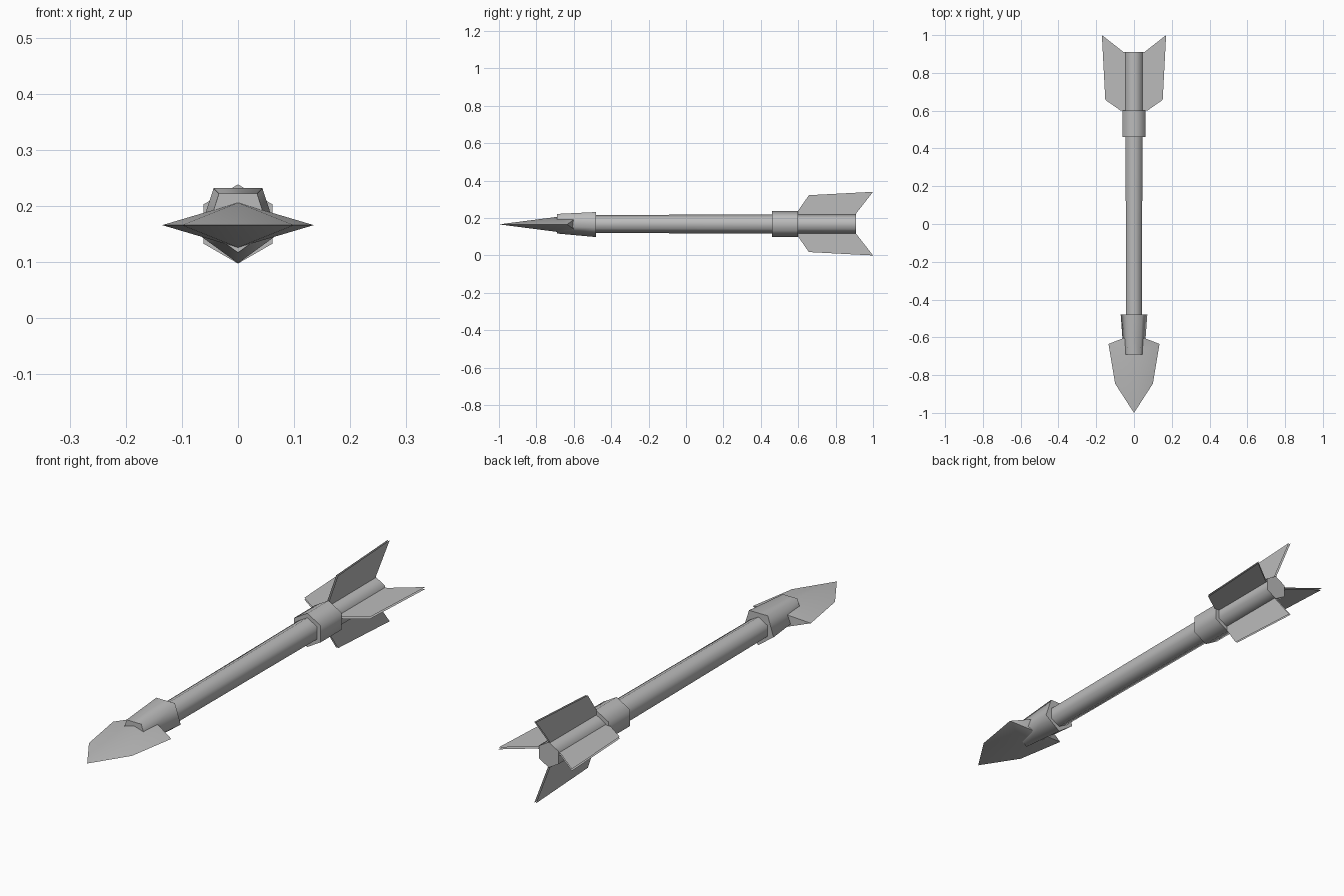
import bpy
import bmesh
from math import radians, sin, cos, tau

cube = bpy.data.objects.get("Cube")
if cube:
    bpy.data.objects.remove(cube, do_unlink=True)

AXIS_Z = 0.168

grey = bpy.data.materials.new("plain grey")
grey.use_nodes = True
GREY = (0.5, 0.5, 0.5, 1)
grey.diffuse_color = GREY
grey.node_tree.nodes["Principled BSDF"].inputs["Base Color"].default_value = GREY


def finish(name, bm, angle=None):
    """Turn a bmesh into a named, shaded object."""
    mesh = bpy.data.meshes.new(name)
    bm.to_mesh(mesh)
    bm.free()
    mesh.materials.append(grey)
    obj = bpy.data.objects.new(name, mesh)
    bpy.context.collection.objects.link(obj)
    if angle:
        bpy.ops.object.select_all(action="DESELECT")
        obj.select_set(True)
        bpy.context.view_layer.objects.active = obj
        bpy.ops.object.shade_smooth_by_angle(angle=radians(angle))
    return obj


def prism(name, sides, rings, start):
    """Capped tube along y; rings are (y, centre z, radius)."""
    bm = bmesh.new()
    loops = []
    for y, z, r in rings:
        angles = [start + tau * i / sides for i in range(sides)]
        loops.append([bm.verts.new((r * cos(a), y, z + r * sin(a))) for a in angles])
    for a, b in zip(loops, loops[1:]):
        for i in range(sides):
            j = (i + 1) % sides
            bm.faces.new((a[i], a[j], b[j], b[i]))
    bm.faces.new(loops[0])
    bm.faces.new(loops[-1])
    bmesh.ops.recalc_face_normals(bm, faces=bm.faces)
    return finish(name, bm, 78)


# Six-sided shaft and rear collar
prism("shaft", 6, [(-0.62, AXIS_Z, 0.047), (0.46, AXIS_Z, 0.052),
                   (0.91, AXIS_Z, 0.053)], tau / 4)
prism("rear_collar", 6, [(0.46, AXIS_Z, 0.0705), (0.6, AXIS_Z, 0.0705)], tau / 4)

# Five-sided tapering socket, point down
prism("head_socket", 5, [(-0.69, 0.175, 0.058), (-0.48, 0.172, 0.074)], -tau / 4)

# Faceted arrowhead
bm = bmesh.new()
MID = 0.166
bm.verts.new((0, -1, MID))
for s in (-1, 1):
    bm.verts.new((s * 0.1, -0.845, MID))
    bm.verts.new((s * 0.135, -0.635, MID))
    for y in (-0.69, -0.6):
        if s > 0:
            bm.verts.new((0, y, MID + 0.04))
            bm.verts.new((0, y, MID - 0.04))
    for t in (-1, 1):
        bm.verts.new((s * 0.045, -0.6, MID + t * 0.026))
bmesh.ops.convex_hull(bm, input=bm.verts)
bmesh.ops.recalc_face_normals(bm, faces=bm.faces)
finish("arrowhead", bm, 30)

# Four swept fins, each a pair of thin sheets
FIN = [(0.04, 0.6), (0.07, 0.6), (0.152, 0.657), (0.17, 1.0), (0.055, 0.91), (0.04, 0.91)]


def fin(name, place):
    bm = bmesh.new()
    for side in (-1, 1):
        face = bm.faces.new([bm.verts.new(place(r, y, side * 0.004)) for r, y in FIN])
        face.normal_update()
        out = place(0, 0, side)
        mid = place(0, 0, 0)
        if sum(n * (o - m) for n, o, m in zip(face.normal, out, mid)) < 0:
            face.normal_flip()
    finish(name, bm)


FIN_Z = 0.17
for s, v, h in ((1, "top_fin", "left_fin"), (-1, "bottom_fin", "right_fin")):
    fin(v, lambda r, y, t: (t, y, FIN_Z + s * r))
    fin(h, lambda r, y, t: (s * r, y, 0.184 + t))
